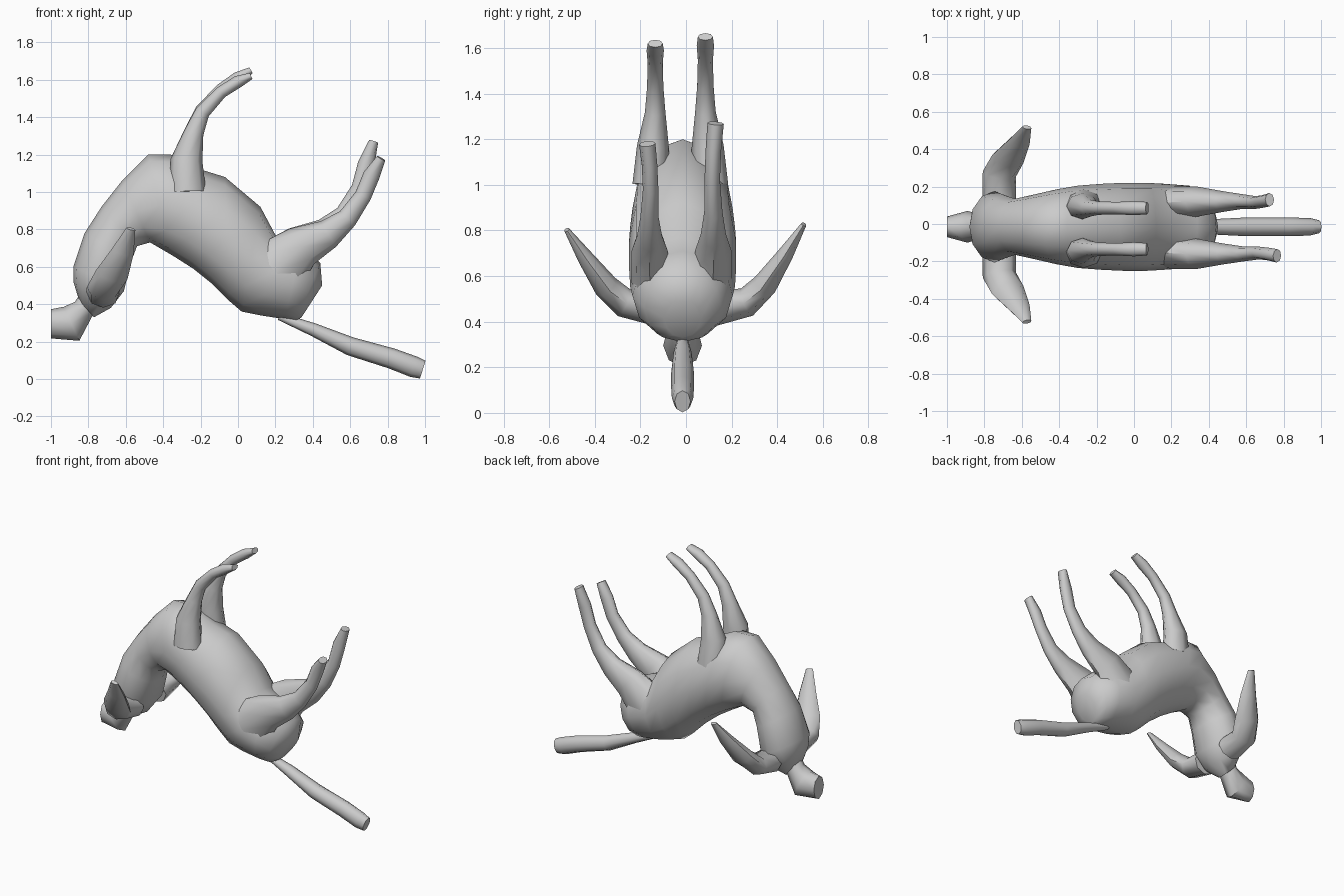
import bpy, bmesh, math
from mathutils import Vector

MID = -0.015  # y of the symmetry plane


def loft(name, rings, sides):
    """Skin rings given as (centre, half axis a, half axis b)."""
    bm = bmesh.new()
    loops = []
    for c, a, b in rings:
        loops.append([bm.verts.new(c + a * math.cos(2 * math.pi * i / sides)
                                   + b * math.sin(2 * math.pi * i / sides))
                      for i in range(sides)])
    for p, q in zip(loops, loops[1:]):
        for i in range(sides):
            j = (i + 1) % sides
            bm.faces.new((p[i], p[j], q[j], q[i]))
    bm.faces.new(loops[0])
    bm.faces.new(loops[-1])
    bmesh.ops.recalc_face_normals(bm, faces=bm.faces)
    me = bpy.data.meshes.new(name)
    bm.to_mesh(me)
    bm.free()
    ob = bpy.data.objects.new(name, me)
    bpy.context.collection.objects.link(ob)
    bpy.context.view_layer.objects.active = ob
    ob.select_set(True)
    bpy.ops.object.shade_smooth_by_angle(angle=math.radians(60))
    ob.select_set(False)
    return ob


def limb(name, pts, ref, sides=8):
    """Tube through (x, y, z, radius along ref, other radius)."""
    pos = [Vector(p[:3]) for p in pts]
    rings = []
    for i, p in enumerate(pts):
        t = (pos[min(i + 1, len(pos) - 1)] - pos[max(i - 1, 0)]).normalized()
        a = (ref - t * ref.dot(t)).normalized()
        rings.append((pos[i], a * p[3], t.cross(a) * p[4]))
    return loft(name, rings, sides)


X, Y = Vector((1, 0, 0)), Vector((0, 1, 0))

# Head, neck and torso: belly point (x, z), back point (x, z), half width
sections = [
    (-0.85, 0.42, -0.77, 0.33, 0.07), (-0.88, 0.52, -0.68, 0.38, 0.15),
    (-0.88, 0.60, -0.61, 0.47, 0.19), (-0.82, 0.78, -0.57, 0.63, 0.17),
    (-0.73, 0.92, -0.54, 0.71, 0.15), (-0.62, 1.06, -0.47, 0.73, 0.17),
    (-0.48, 1.20, -0.35, 0.66, 0.20), (-0.36, 1.20, -0.24, 0.59, 0.22),
    (-0.20, 1.12, -0.14, 0.51, 0.23), (-0.07, 1.08, -0.05, 0.42, 0.235),
    (0.12, 0.92, 0.02, 0.36, 0.235), (0.20, 0.77, 0.12, 0.34, 0.23),
    (0.34, 0.71, 0.25, 0.32, 0.22), (0.44, 0.62, 0.31, 0.31, 0.17),
    (0.45, 0.50, 0.34, 0.33, 0.08)]
body = []
for ax, az, bx, bz, w in sections:
    c = Vector(((ax + bx) / 2, MID, (az + bz) / 2))
    body.append((c, Vector((ax, MID, az)) - c, Y * w))
loft("body", body, 12)

# Snout
limb("snout", [(-0.76, MID, 0.46, 0.08, 0.07), (-0.825, MID, 0.375, 0.065, 0.06),
               (-0.89, MID, 0.295, 0.085, 0.10), (-1.0, MID, 0.295, 0.055, 0.078)], Y)

# Tail
limb("tail", [(0.22, MID, 0.335, 0.02, 0.02), (0.40, MID, 0.265, 0.04, 0.035),
              (0.60, MID, 0.175, 0.05, 0.05), (0.82, MID, 0.11, 0.05, 0.055),
              (0.94, MID, 0.065, 0.047, 0.057), (0.988, MID, 0.05, 0.035, 0.05)], Y)

# Paired parts, feet shifted slightly along the leg on each side
front_leg = [(-0.27, 0.13, 1.00, 0.08, 0.10), (-0.275, 0.12, 1.17, 0.07, 0.085),
             (-0.235, 0.11, 1.32, 0.045, 0.052), (-0.19, 0.11, 1.43, 0.036, 0.04),
             (-0.09, 0.11, 1.54, 0.033, 0.033), (0.0, 0.11, 1.60, 0.038, 0.033),
             (0.07, 0.11, 1.635, 0.033, 0.018)]
hind_leg = [(0.20, 0.13, 0.58, 0.09, 0.17), (0.34, 0.14, 0.71, 0.08, 0.115),
            (0.48, 0.14, 0.78, 0.055, 0.08), (0.58, 0.14, 0.87, 0.04, 0.055),
            (0.66, 0.135, 1.00, 0.034, 0.045), (0.70, 0.14, 1.12, 0.034, 0.045),
            (0.745, 0.15, 1.225, 0.036, 0.025)]
ear = [(-0.72, 0.12, 0.46, 0.09, 0.08), (-0.72, 0.27, 0.485, 0.09, 0.065),
       (-0.675, 0.35, 0.56, 0.09, 0.055), (-0.615, 0.44, 0.69, 0.06, 0.035),
       (-0.573, 0.52, 0.815, 0.025, 0.012)]
for side, s in (("left", -1), ("right", 1)):
    def place(pts, mid, dx=0.0, dz=0.0):
        n = len(pts) - 1
        return [(x + s * dx * (i / n) ** 2, mid + s * y, z + s * dz * (i / n) ** 2, a, b)
                for i, (x, y, z, a, b) in enumerate(pts)]
    limb("front_leg_" + side, place(front_leg, -0.025, 0.0, 0.015), Y)
    limb("hind_leg_" + side, place(hind_leg, -0.02, -0.02, 0.045), Y)
    limb("ear_" + side, place(ear, -0.003, 0.0, 0.012), X)
